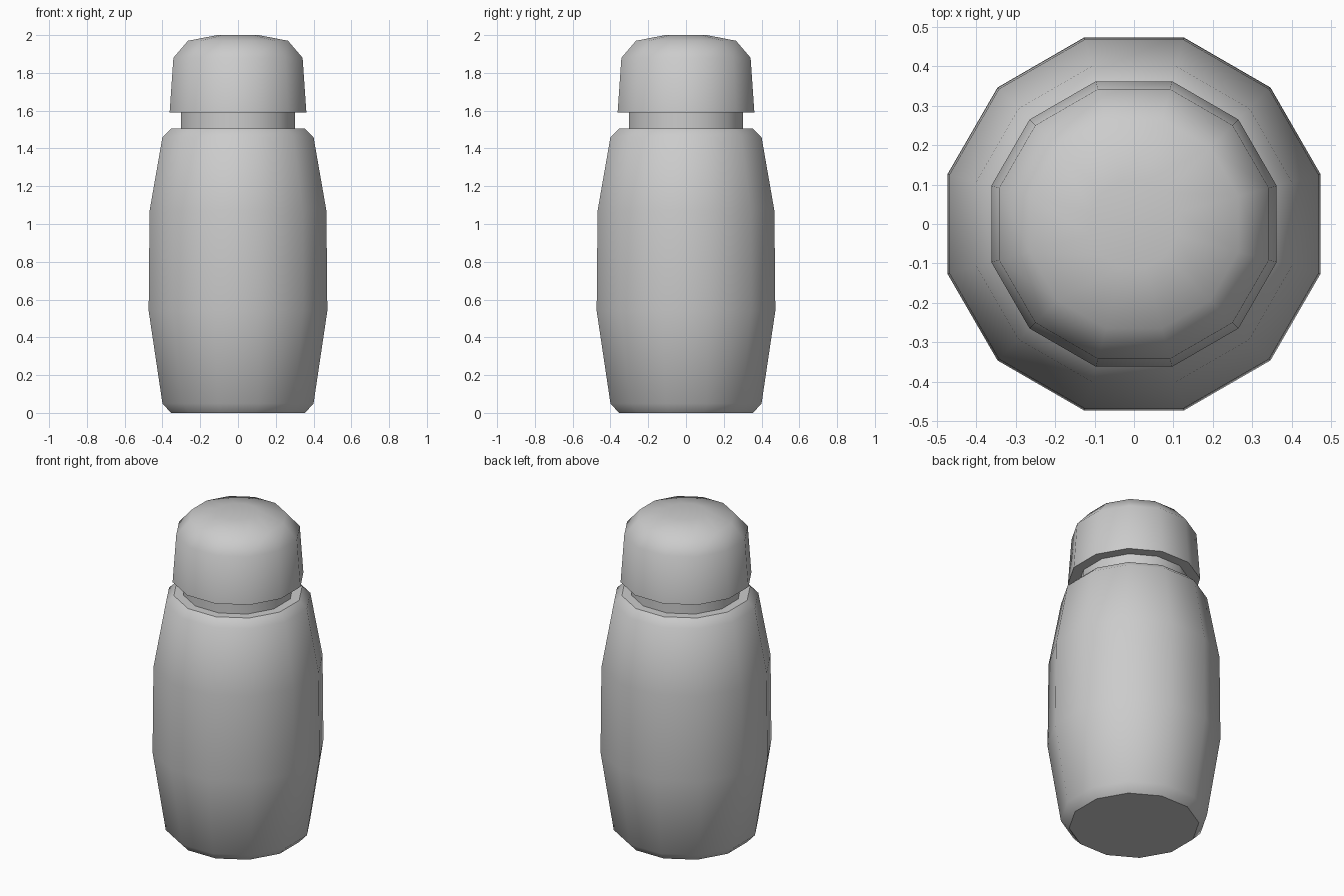
import bpy
import bmesh
import math

if "Cube" in bpy.data.objects:
    bpy.data.objects.remove(bpy.data.objects["Cube"])

SIDES = 12


def lathe(name, profile):
    """Closed 12-sided turned shape; profile holds (flat-side radius, z)."""
    bm = bmesh.new()
    rings = []
    for radius, z in profile:
        r = radius / math.cos(math.pi / SIDES)
        angles = [(i + 0.5) * 2 * math.pi / SIDES for i in range(SIDES)]
        rings.append([bm.verts.new((r * math.cos(a), r * math.sin(a), z)) for a in angles])
    for low, high in zip(rings, rings[1:]):
        for i in range(SIDES):
            j = (i + 1) % SIDES
            bm.faces.new((low[i], low[j], high[j], high[i]))
    bm.faces.new(rings[0][::-1])
    bm.faces.new(rings[-1])
    mesh = bpy.data.meshes.new(name)
    bm.to_mesh(mesh)
    bm.free()
    obj = bpy.data.objects.new(name, mesh)
    bpy.context.collection.objects.link(obj)
    bpy.ops.object.select_all(action='DESELECT')
    obj.select_set(True)
    bpy.context.view_layer.objects.active = obj
    bpy.ops.object.shade_smooth_by_angle(angle=math.radians(42))
    return obj


# Bulging body with bevelled base and shoulder
lathe("body", [(0.355, 0), (0.40, 0.05), (0.473, 0.54),
               (0.468, 1.07), (0.40, 1.46), (0.355, 1.505)])

# Narrow neck between body and cap
lathe("neck", [(0.303, 1.505), (0.303, 1.59)])

# Tapered cap with a rounded top
lathe("cap", [(0.362, 1.59), (0.342, 1.88), (0.265, 1.97), (0.11, 2.0)])
